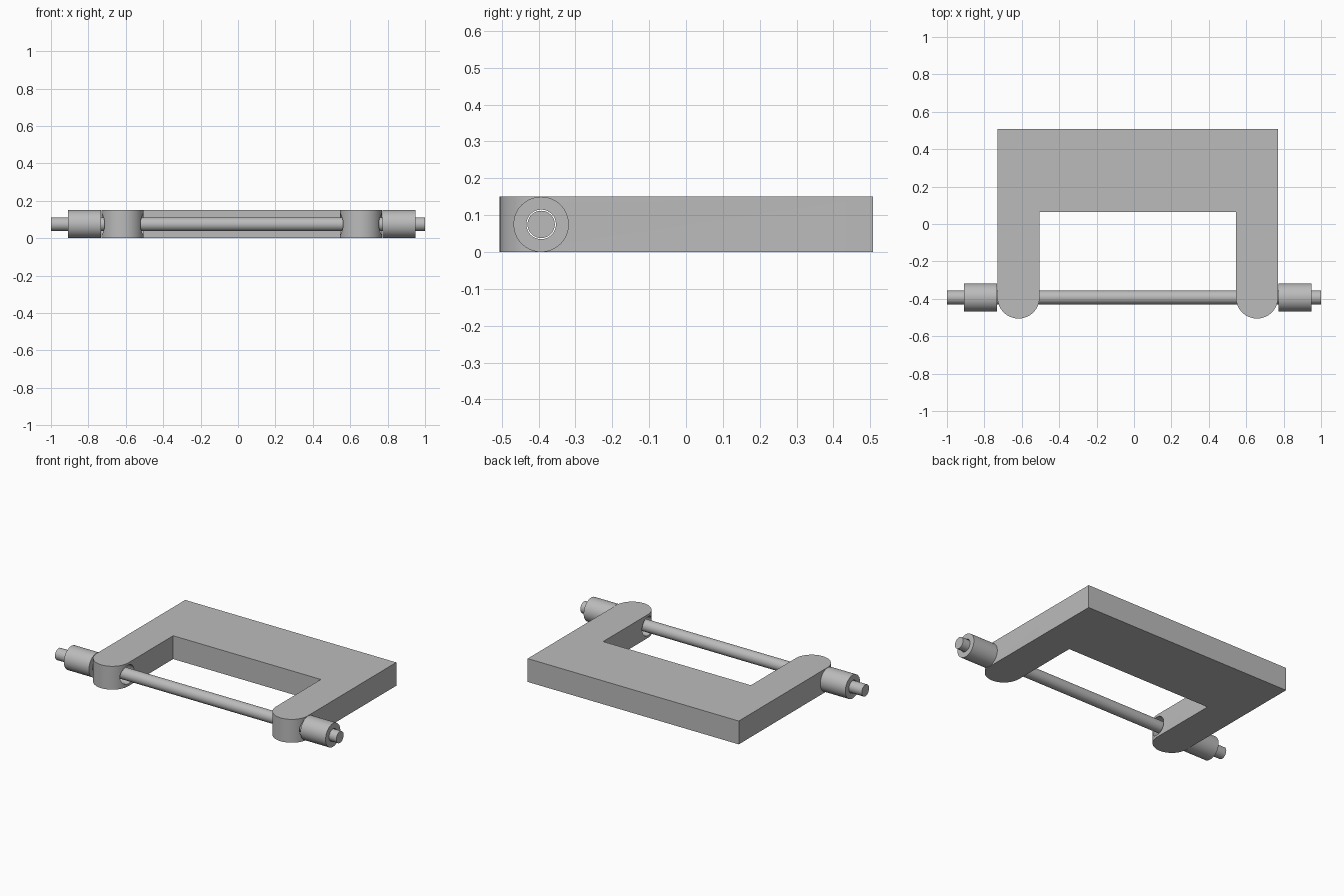
import bpy, bmesh, math
from mathutils import Matrix

if "Cube" in bpy.data.objects:
    bpy.data.objects.remove(bpy.data.objects["Cube"])

grey = bpy.data.materials.new("plain_grey")
grey.use_nodes = True
colour = (0.5, 0.5, 0.5, 1)
grey.diffuse_color = colour
grey.node_tree.nodes["Principled BSDF"].inputs["Base Color"].default_value = colour

AXIS_Y, AXIS_Z, HEIGHT = -0.393, 0.075, 0.15
LEFT_ARM, RIGHT_ARM = (0.545, 0.77), (-0.73, -0.505)


def make_object(name, bm):
    bmesh.ops.recalc_face_normals(bm, faces=bm.faces)
    mesh = bpy.data.meshes.new(name)
    bm.to_mesh(mesh)
    bm.free()
    ob = bpy.data.objects.new(name, mesh)
    bpy.context.collection.objects.link(ob)
    mesh.materials.append(grey)
    return ob


def smooth(ob):
    bpy.ops.object.select_all(action="DESELECT")
    bpy.context.view_layer.objects.active = ob
    ob.select_set(True)
    bpy.ops.object.shade_smooth_by_angle(angle=math.radians(30))


def bar(name, x0, x1, radius):
    """Solid cylinder along x on the rod axis."""
    bm = bmesh.new()
    turn = Matrix.Translation(((x0 + x1) / 2, AXIS_Y, AXIS_Z)) @ Matrix.Rotation(math.pi / 2, 4, "Y")
    bmesh.ops.create_cone(bm, cap_ends=True, segments=64, radius1=radius, radius2=radius,
                          depth=x1 - x0, matrix=turn)
    return make_object(name, bm)


def drill(ob, name, x0, x1, radius):
    cutter = bar(name, x0, x1, radius)
    cutter.hide_render = True
    cut = ob.modifiers.new(name, "BOOLEAN")
    cut.operation, cut.solver, cut.object = "DIFFERENCE", "EXACT", cutter
    bpy.context.view_layer.objects.active = ob
    bpy.ops.object.modifier_apply(modifier=cut.name)
    bpy.data.objects.remove(cutter)


def arm_end(x0, x1):
    """Half-round tip of an arm, running from x0 to x1."""
    r, mid = (x1 - x0) / 2, (x0 + x1) / 2
    angles = [math.pi + math.pi * i / 32 for i in range(33)]
    return [(mid + r * math.cos(a), AXIS_Y + r * math.sin(a)) for a in angles]


# U-shaped bracket with two rounded arms
outline = arm_end(*RIGHT_ARM) + [(RIGHT_ARM[1], 0.063), (LEFT_ARM[0], 0.063)]
outline += arm_end(*LEFT_ARM) + [(LEFT_ARM[1], 0.507), (RIGHT_ARM[0], 0.507)]
bm = bmesh.new()
base = bm.faces.new([bm.verts.new((x, y, 0)) for x, y in outline])
top = bmesh.ops.extrude_face_region(bm, geom=[base])["geom"]
bmesh.ops.translate(bm, vec=(0, 0, HEIGHT), verts=[v for v in top if isinstance(v, bmesh.types.BMVert)])
bracket = make_object("bracket", bm)

# Clearance holes through both arms
for name, (x0, x1) in (("left_hole", LEFT_ARM), ("right_hole", RIGHT_ARM)):
    drill(bracket, name, x0 - 0.01, x1 + 0.01, 0.06)
smooth(bracket)

# Long rod through both arms
smooth(bar("rod", -1, 1, 0.037))

# Collars outside the arms
for name, x0, x1 in (("left_collar", 0.772, 0.95), ("right_collar", -0.91, -0.732)):
    collar = bar(name, x0, x1, 0.075)
    drill(collar, name + "_bore", x0 - 0.01, x1 + 0.01, 0.04)
    smooth(collar)
